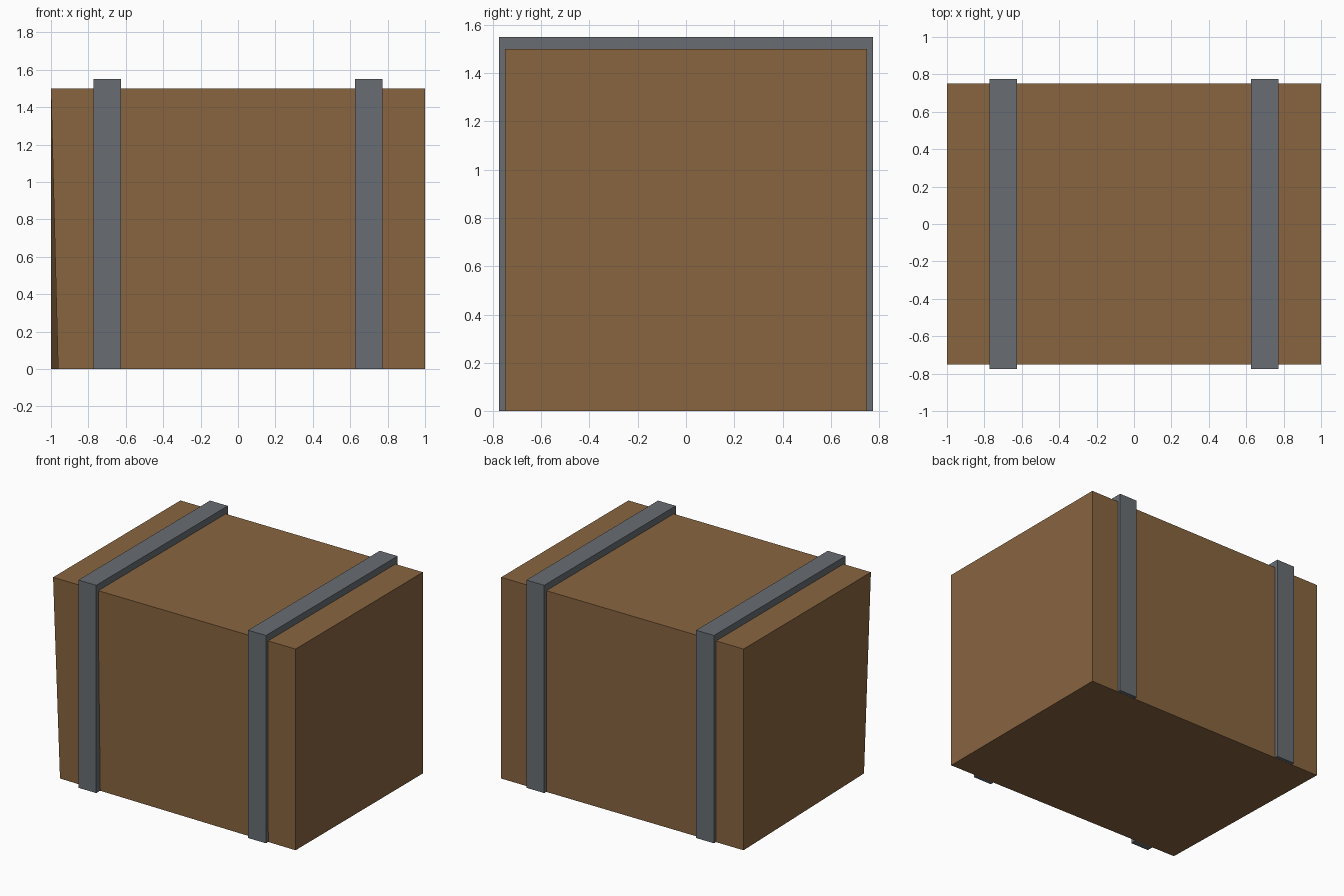
import bpy
import bmesh

default = bpy.data.objects.get("Cube")
if default:
    bpy.data.objects.remove(default, do_unlink=True)


def material(name, rgb):
    mat = bpy.data.materials.new(name)
    mat.use_nodes = True
    mat.diffuse_color = (*rgb, 1)
    mat.node_tree.nodes["Principled BSDF"].inputs["Base Color"].default_value = (*rgb, 1)
    return mat


def add_object(name, bm, mat):
    bmesh.ops.recalc_face_normals(bm, faces=bm.faces)
    mesh = bpy.data.meshes.new(name)
    bm.to_mesh(mesh)
    bm.free()
    mesh.materials.append(mat)
    obj = bpy.data.objects.new(name, mesh)
    bpy.context.collection.objects.link(obj)
    return obj


wood = material("brown wood", (0.25, 0.13, 0.051))
metal = material("grey metal", (0.138, 0.155, 0.172))

# Crate body: a box with one bottom corner knocked slightly inwards
bm = bmesh.new()
bmesh.ops.create_cube(bm, size=1)
for v in bm.verts:
    v.co.x *= 2
    v.co.y *= 1.5
    v.co.z = (v.co.z + 0.5) * 1.5
    if v.co.x < 0 and v.co.y < 0 and v.co.z < 0.1:
        v.co.x += 0.038
        v.co.y += 0.027
add_object("crate_body", bm, wood)

# Straps: an upside-down U profile, extruded across the strap width
WIDTH, OUT, TOP, BASE = 0.147, 0.775, 1.55, 0.001
IN, UNDER = 0.71, 1.48
profile = [(-OUT, BASE), (-OUT, TOP), (OUT, TOP), (OUT, BASE),
           (IN, BASE), (IN, UNDER), (-IN, UNDER), (-IN, BASE)]
for name, x in (("right_strap", -0.7), ("left_strap", 0.7)):
    bm = bmesh.new()
    face = bm.faces.new([bm.verts.new((x - WIDTH / 2, y, z)) for y, z in profile])
    result = bmesh.ops.extrude_face_region(bm, geom=[face])
    moved = [g for g in result["geom"] if isinstance(g, bmesh.types.BMVert)]
    bmesh.ops.translate(bm, verts=moved, vec=(WIDTH, 0, 0))
    add_object(name, bm, metal)
